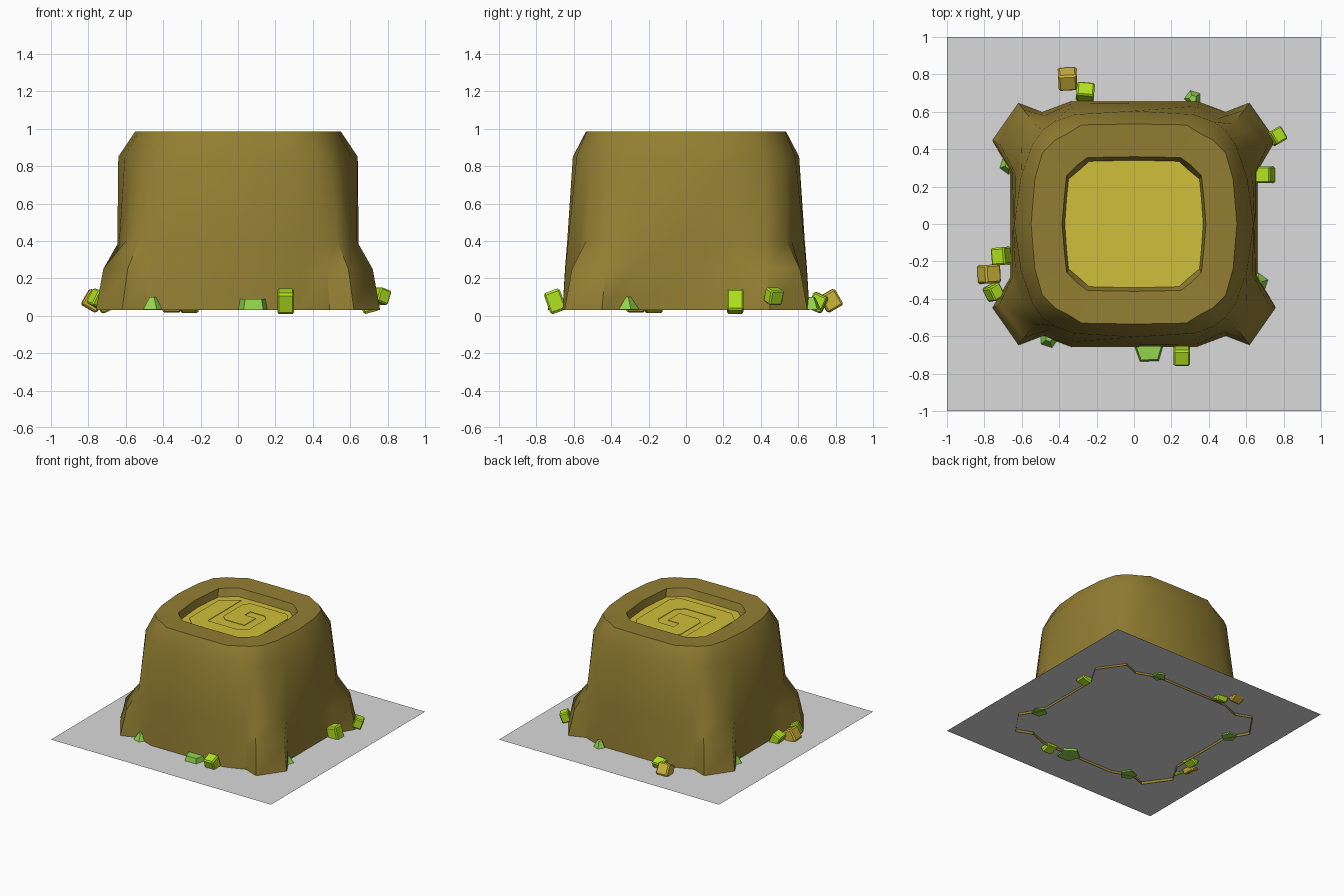
import bpy, bmesh, math
from mathutils import Matrix, Euler

if "Cube" in bpy.data.objects:
    bpy.data.objects.remove(bpy.data.objects["Cube"])


def material(name, rgb):
    def lin(c):
        c /= 255
        return c / 12.92 if c < 0.04045 else ((c + 0.055) / 1.055) ** 2.4
    m = bpy.data.materials.new(name)
    m.diffuse_color = (*[lin(c) for c in rgb], 1)
    m.use_nodes = True
    m.node_tree.nodes["Principled BSDF"].inputs["Base Color"].default_value = m.diffuse_color
    return m


BARK = material("bark_brown", (146, 126, 50))
WOOD = material("cut_wood_yellow", (207, 191, 58))
GROUND = material("base_grey", (218, 218, 218))
LIME = material("lime_leaf", (176, 226, 32))
GREEN = material("soft_green", (146, 212, 76))
GOLD = material("gold_leaf", (207, 182, 58))


def finish(bm, name, *mats):
    bmesh.ops.recalc_face_normals(bm, faces=bm.faces)
    me = bpy.data.meshes.new(name)
    bm.to_mesh(me)
    bm.free()
    ob = bpy.data.objects.new(name, me)
    bpy.context.collection.objects.link(ob)
    for m in mats:
        me.materials.append(m)
    return ob


# Base plate, cutting through just above the stump's lower rim
bm = bmesh.new()
bmesh.ops.create_grid(bm, x_segments=1, y_segments=1, size=1,
                      matrix=Matrix.Translation((0, 0, 0.05)))
finish(bm, "base_plate", GROUND)


# Stump: quarter outlines (from +x round to +y), mirrored into full rings
def full_ring(q):
    return (q + [(-x, y) for x, y in q[-2::-1]]
            + [(-x, -y) for x, y in q[1:]]
            + [(x, -y) for x, y in q[-2:0:-1]])


sections = [
    (0.03, [(.66, 0), (.66, .28), (.76, .45), (.62, .65), (.49, .60), (.33, .66), (0, .66)]),
    (0.25, [(.65, 0), (.65, .28), (.72, .43), (.59, .61), (.48, .58), (.33, .645), (0, .647)]),
    (0.40, [(.645, 0), (.635, .27), (.60, .42), (.53, .535), (.45, .565), (.33, .63), (0, .635)]),
    (0.85, [(.64, 0), (.605, .25), (.545, .42), (.49, .50), (.43, .545), (.32, .585), (0, .605)]),
    (0.985, [(.55, 0), (.53, .24), (.49, .38), (.42, .45), (.36, .48), (.28, .53), (0, .535)]),
    (0.98, [(.385, 0), (.372, .15), (.36, .26), (.31, .31), (.25, .355), (.12, .358), (0, .36)]),
    (0.92, [(.37, 0), (.36, .14), (.35, .24), (.29, .29), (.24, .335), (.12, .338), (0, .34)]),
]
bm = bmesh.new()
rings = [[bm.verts.new((x, y, z)) for x, y in full_ring(q)] for z, q in sections]
for a, b in zip(rings, rings[1:]):
    n = len(a)
    for i in range(n):
        j = (i + 1) % n
        bm.faces.new((a[i], a[j], b[j], b[i]))
cut = bm.faces.new(rings[-1])
cut.material_index = 1
stump = finish(bm, "stump", BARK, WOOD)
bpy.context.view_layer.objects.active = stump
stump.select_set(True)
bpy.ops.object.shade_smooth_by_angle(angle=math.radians(40))
stump.select_set(False)

# Growth ring spiral: thin raised plate on the cut wood
spiral = [(0, .17), (0, .09), (.1, .09), (.1, -.06), (-.07, -.06), (-.12, -.02),
          (-.12, .24), (-.08, .28), (.25, .28), (.30, .22), (.30, -.22), (.24, -.28),
          (-.22, -.28), (-.31, -.19), (-.31, .18), (-.17, .29), (-.17, -.15),
          (.11, -.15), (.17, -.09), (.17, .12), (.13, .16), (.005, .16)]
bm = bmesh.new()
f = bm.faces.new([bm.verts.new((x, y, 0.921)) for x, y in spiral])
top = bmesh.ops.extrude_face_region(bm, geom=[f])["geom"]
bmesh.ops.translate(bm, vec=(0, 0, 0.004),
                    verts=[v for v in top if isinstance(v, bmesh.types.BMVert)])
finish(bm, "growth_rings", WOOD)


# Small chunks scattered round the foot
def chunk(name, mat, pos, size, rot=(0, 0, 0)):
    bm = bmesh.new()
    bmesh.ops.create_cube(bm, size=1)
    bmesh.ops.bevel(bm, geom=bm.edges[:], offset=0.1, segments=1, affect='EDGES')
    e = Euler([math.radians(r) for r in rot])
    bm.transform(Matrix.LocRotScale(pos, e, size))
    finish(bm, name, mat)


def cone(name, pos, r1, r2, h, sides, turn=0):
    bm = bmesh.new()
    bmesh.ops.create_cone(bm, cap_ends=True, segments=sides,
                          radius1=r1, radius2=r2, depth=h)
    bm.transform(Matrix.Translation(pos) @ Matrix.Rotation(math.radians(turn), 4, 'Z'))
    finish(bm, name, GREEN)


chunk("gold_chunk_back", GOLD, (-.355, .775, .08), (.10, .095, .10), (30, 0, 3))
chunk("gold_chunk_left", GOLD, (-.775, -.268, .08), (.095, .10, .10), (0, 30, 3))
chunk("lime_chunk_back", LIME, (-.26, .705, .07), (.095, .08, .095), (-25, 0, -5))
chunk("lime_chunk_right_back", LIME, (.765, .47, .105), (.07, .08, .08), (0, 20, 30))
chunk("lime_chunk_right", LIME, (.70, .263, .077), (.09, .09, .12), (0, -15, 0))
chunk("lime_chunk_front", LIME, (.255, -.70, .077), (.09, .09, .12), (20, 0, 0))
chunk("lime_chunk_left_front", LIME, (-.75, -.365, .09), (.07, .08, .09), (10, 25, 30))
chunk("lime_chunk_left", LIME, (-.71, -.172, .07), (.08, .095, .095), (0, -25, 5))
cone("green_sprout_front", (-.455, -.61, .067), .065, .02, .068, 5, -90)
cone("green_sprout_back", (.315, .67, .067), .055, .02, .068, 5, 90)
cone("green_sprout_right", (.665, -.315, .067), .065, .02, .068, 5, 0)
cone("green_sprout_left", (-.67, .315, .067), .06, .02, .068, 5, 180)
cone("green_pad_front", (.08, -.665, .06), .09, .075, .06, 5, -70)
